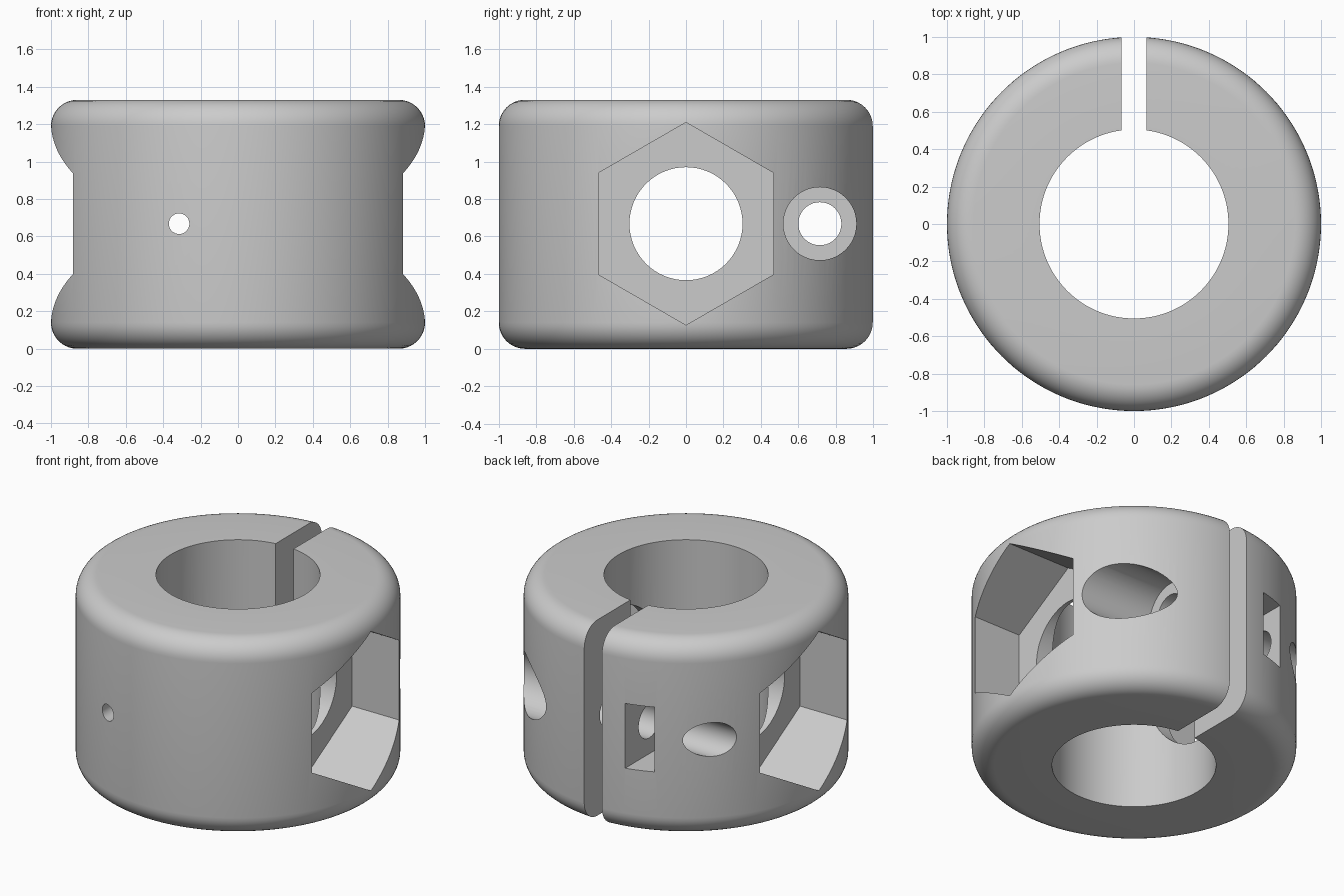
import bpy
import bmesh
from math import sin, cos, pi, tau
from mathutils import Vector, Matrix

default = bpy.data.objects.get("Cube")
if default:
    bpy.data.objects.remove(default, do_unlink=True)

HEIGHT, OUTER, BORE, FILLET = 1.33, 1.0, 0.505, 0.14
MID = HEIGHT / 2
BOLT_Y = 0.715

grey = bpy.data.materials.new("plain grey")
grey.use_nodes = True
colour = (0.6, 0.6, 0.6, 1)
grey.diffuse_color = colour
grey.node_tree.nodes["Principled BSDF"].inputs["Base Color"].default_value = colour


def make_object(name, bm):
    bmesh.ops.recalc_face_normals(bm, faces=bm.faces)
    mesh = bpy.data.meshes.new(name)
    bm.to_mesh(mesh)
    bm.free()
    mesh.materials.append(grey)
    obj = bpy.data.objects.new(name, mesh)
    bpy.context.collection.objects.link(obj)
    return obj


def prism(name, axis, centre, radius, sides, start, end):
    """Regular prism along x or y; centre is (the other horizontal, z)."""
    bm = bmesh.new()
    ring = []
    for i in range(sides):
        a = tau * i / sides
        h, z = centre[0] + radius * sin(a), centre[1] + radius * cos(a)
        ring.append(bm.verts.new((start, h, z) if axis == "x" else (h, start, z)))
    cap = bm.faces.new(ring)
    moved = bmesh.ops.extrude_face_region(bm, geom=[cap], use_keep_orig=True)["geom"]
    along = Vector((1, 0, 0)) if axis == "x" else Vector((0, 1, 0))
    bmesh.ops.translate(bm, vec=along * (end - start),
                        verts=[v for v in moved if isinstance(v, bmesh.types.BMVert)])
    return make_object(name, bm)


def box(name, low, high):
    low, high = Vector(low), Vector(high)
    bm = bmesh.new()
    size = Matrix.Diagonal((*(high - low), 1))
    bmesh.ops.create_cube(bm, size=1, matrix=Matrix.Translation((low + high) / 2) @ size)
    return make_object(name, bm)


# Collar body: rounded profile turned around z
profile = [(BORE, 0)]
for cz, first in ((FILLET, -pi / 2), (HEIGHT - FILLET, 0)):
    for i in range(11):
        a = first + pi / 2 * i / 10
        profile.append((OUTER - FILLET + FILLET * cos(a), cz + FILLET * sin(a)))
profile.append((BORE, HEIGHT))

bm = bmesh.new()
points = [bm.verts.new((r, 0, z)) for r, z in profile]
edges = [bm.edges.new((p, points[(i + 1) % len(points)])) for i, p in enumerate(points)]
bmesh.ops.spin(bm, geom=points + edges, axis=(0, 0, 1), cent=(0, 0, 0),
               angle=tau, steps=144, use_duplicate=False)
bmesh.ops.remove_doubles(bm, verts=bm.verts, dist=0.0001)
collar = make_object("clamp_collar", bm)

# Cutters: clamp gap, side hexagon pockets and holes, clamp bolt features
cutters = [
    box("clamp_gap", (-0.067, 0, -0.2), (0.067, 1.2, HEIGHT + 0.2)),
    prism("cross_hole", "x", (0, MID + 0.003), 0.302, 64, -1.2, 1.2),
    prism("bolt_hole", "x", (BOLT_Y, MID + 0.003), 0.115, 40, -1.2, 1.2),
    prism("bolt_head_recess", "x", (BOLT_Y, MID + 0.003), 0.195, 48, 0.31, 1.2),
    box("square_nut_pocket", (-0.405, 0.495, MID - 0.22), (-0.225, 1.2, MID + 0.22)),
    prism("push_out_hole", "y", (-0.315, MID + 0.003), 0.055, 32, -1.2, 1.2),
]
for side in (-1, 1):
    cutters.append(prism("hexagon_pocket", "x", (0, MID + 0.003), 0.541, 6,
                         side * 0.53, side * 1.2))

bpy.ops.object.select_all(action="DESELECT")
bpy.context.view_layer.objects.active = collar
collar.select_set(True)
for cutter in cutters:
    cutter.hide_render = True
    cut = collar.modifiers.new(cutter.name, "BOOLEAN")
    cut.operation = "DIFFERENCE"
    cut.solver = "EXACT"
    cut.object = cutter
    bpy.ops.object.modifier_apply(modifier=cut.name)
for cutter in cutters:
    bpy.data.objects.remove(cutter, do_unlink=True)

# Smooth turned surfaces with crisp machined edges
bpy.ops.object.shade_smooth_by_angle(angle=pi / 6)
